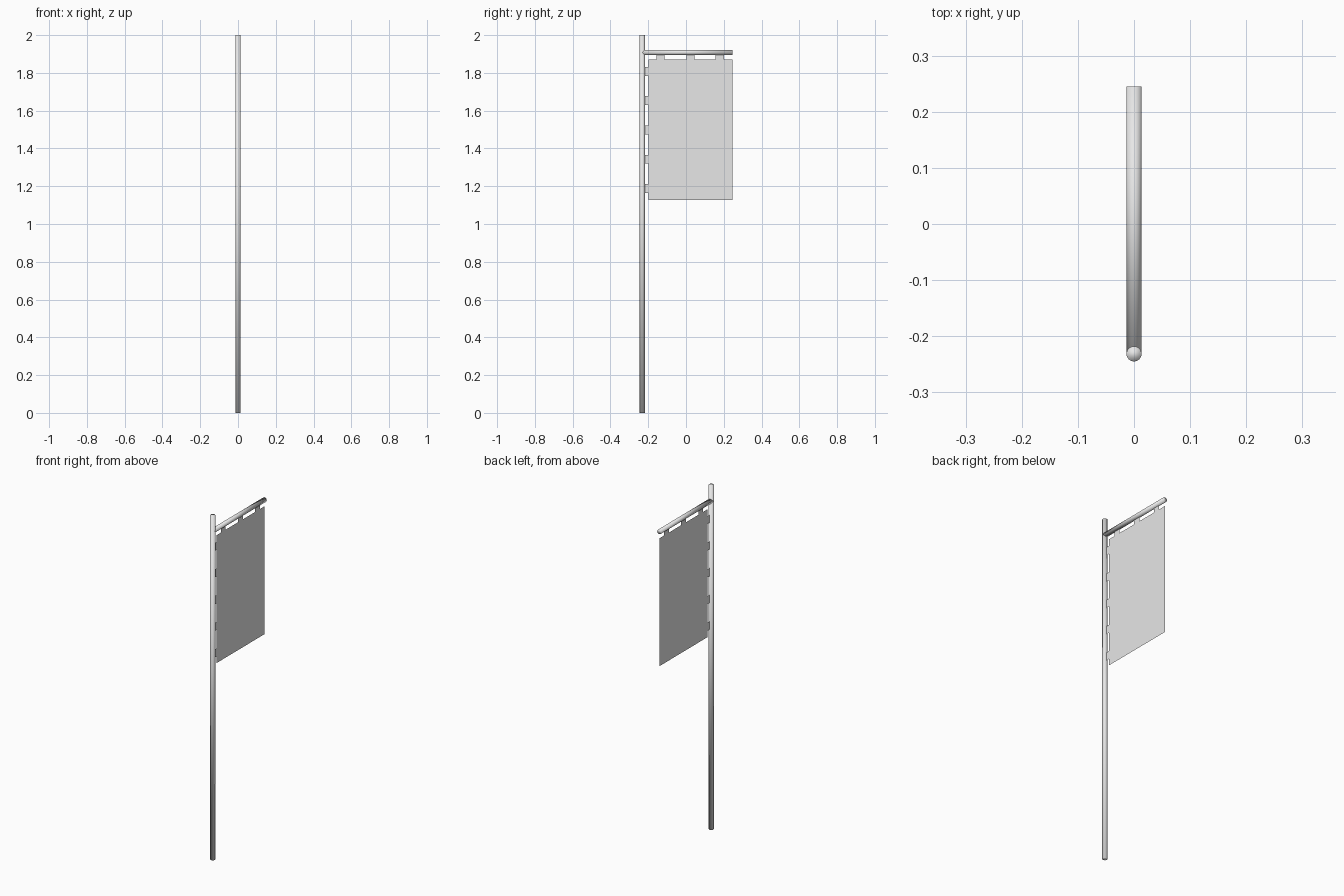
import bpy, bmesh, math
from mathutils import Matrix, Vector

if "Cube" in bpy.data.objects:
    bpy.data.objects.remove(bpy.data.objects["Cube"])

grey = bpy.data.materials.new("light grey")
grey.diffuse_color = (0.8, 0.8, 0.8, 1)
grey.use_nodes = True
grey.node_tree.nodes["Principled BSDF"].inputs["Base Color"].default_value = grey.diffuse_color

R = 0.0135            # radius of both rods
POLE_Y = -0.2315      # pole axis
ARM_Z = 1.908         # arm axis
END_Y = 0.245         # free end of arm and banner


def finish(name, bm):
    mesh = bpy.data.meshes.new(name)
    bm.to_mesh(mesh)
    bm.free()
    mesh.materials.append(grey)
    obj = bpy.data.objects.new(name, mesh)
    bpy.context.collection.objects.link(obj)
    return obj


def rod(name, start, end):
    """Smooth capped cylinder between two points."""
    start, end = Vector(start), Vector(end)
    axis = end - start
    bm = bmesh.new()
    turn = Vector((0, 0, 1)).rotation_difference(axis).to_matrix().to_4x4()
    bmesh.ops.create_cone(bm, cap_ends=True, segments=24, radius1=R, radius2=R,
                          depth=axis.length,
                          matrix=Matrix.Translation((start + end) / 2) @ turn)
    for f in bm.faces:
        f.smooth = True
    return finish(name, bm)


def sheet(name, rects):
    """Flat cloth rectangles (y0, y1, z0, z1) in the x = 0 plane."""
    bm = bmesh.new()
    for y0, y1, z0, z1 in rects:
        bm.faces.new([bm.verts.new((0, y, z)) for y, z in
                      ((y0, z0), (y1, z0), (y1, z1), (y0, z1))])
    return finish(name, bm)


# Upright pole and the arm that holds the banner
rod("pole", (0, POLE_Y, 0), (0, POLE_Y, 2))
rod("arm", (0, POLE_Y, ARM_Z), (0, END_Y, ARM_Z))

# Banner cloth
LEFT, TOP = -0.198, 1.87
sheet("banner", [(LEFT, END_Y, 1.127, TOP)])

# Tabs tying the cloth to the arm and the pole
sheet("top_tabs", [(y - 0.0215, y + 0.0215, TOP, ARM_Z - R * 0.8)
                   for y in (-0.135, 0.023, 0.179)])
sheet("side_tabs", [(POLE_Y + R * 0.8, LEFT, z - 0.0235, z + 0.0235)
                    for z in (1.808 - 0.155 * i for i in range(5))])
